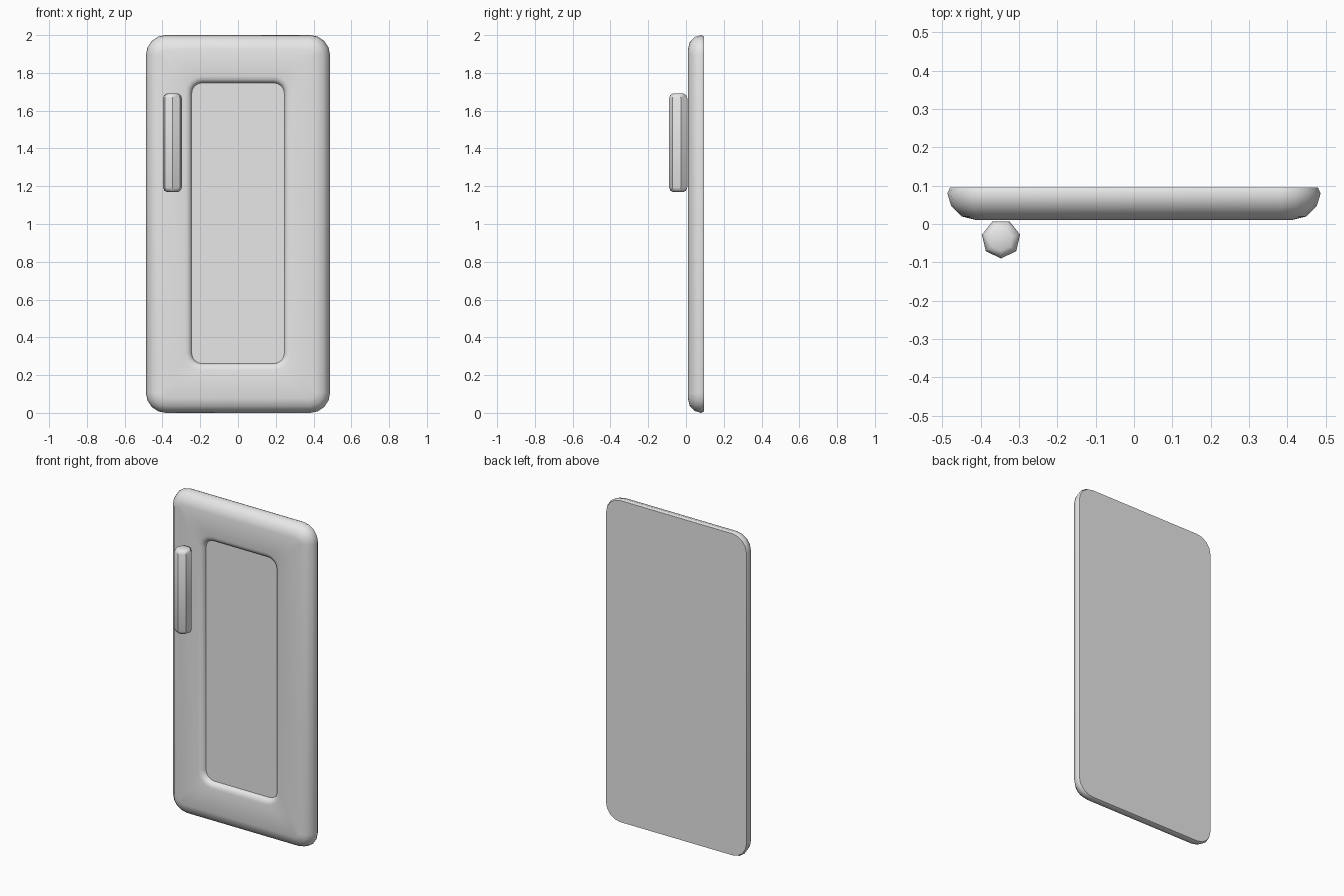
import bpy, bmesh, math

cube = bpy.data.objects.get("Cube")
if cube:
    bpy.data.objects.remove(cube, do_unlink=True)

grey = bpy.data.materials.new("light_grey")
grey.use_nodes = True
grey.diffuse_color = (0.8, 0.8, 0.8, 1)
grey.node_tree.nodes["Principled BSDF"].inputs["Base Color"].default_value = (0.8, 0.8, 0.8, 1)


def rounded_rect(bm, half_w, half_h, radius, y, steps=4):
    """Ring of vertices in the xz plane, centred at z = 1."""
    ring = []
    for corner, (sx, sz) in enumerate([(1, 1), (-1, 1), (-1, -1), (1, -1)]):
        for i in range(steps + 1):
            a = math.pi / 2 * (corner + i / steps)
            ring.append(bm.verts.new((sx * (half_w - radius) + radius * math.cos(a), y,
                                      1 + sz * (half_h - radius) + radius * math.sin(a))))
    return ring


def ring_loft(bm, rings):
    """Join successive rings with quads and cap both ends."""
    for a, b in zip(rings, rings[1:]):
        n = len(a)
        for i in range(n):
            j = (i + 1) % n
            bm.faces.new((a[i], a[j], b[j], b[i]))
    bm.faces.new(rings[0])
    bm.faces.new(rings[-1])
    bmesh.ops.recalc_face_normals(bm, faces=bm.faces)


def finish(bm, name):
    mesh = bpy.data.meshes.new(name)
    bm.to_mesh(mesh)
    bm.free()
    mesh.materials.append(grey)
    obj = bpy.data.objects.new(name, mesh)
    bpy.context.collection.objects.link(obj)
    bpy.ops.object.select_all(action='DESELECT')
    obj.select_set(True)
    bpy.context.view_layer.objects.active = obj
    bpy.ops.object.shade_smooth_by_angle(angle=math.radians(42))
    return obj


# Door slab: flat back, rounded front rim, then the lip and floor of the recess
bm = bmesh.new()
rim = [(0.007, 0.095), (0, 0.08), (0.01, 0.047), (0.037, 0.02), (0.077, 0.01)]
lip = [(0.035, 0.01), (0.018, 0.014), (0.006, 0.023), (0, 0.038)]
rings = [rounded_rect(bm, 0.487 - d, 1 - d, 0.105 - d, y) for d, y in rim]
rings += [rounded_rect(bm, 0.245 + d, 0.743 + d, 0.055 + d, y) for d, y in lip]
ring_loft(bm, rings)
bmesh.ops.translate(bm, verts=[v for r in rings[len(rim):] for v in r], vec=(0, 0, 0.004))
finish(bm, "door_panel")

# Handle: seven-sided upright bar with rounded ends, one flat against the door
bm = bmesh.new()
sides = 7
ends = [(0.031, 0), (0.044, 0.007), (0.051, 0.024)]
sections = [(r, 1.17 + d) for r, d in ends] + [(r, 1.69 - d) for r, d in reversed(ends)]
rings = []
for r, z in sections:
    angles = [math.tau * i / sides - math.pi / 2 for i in range(sides)]
    rings.append([bm.verts.new((-0.347 + r * math.cos(a), -0.039 + r * math.sin(a), z))
                  for a in angles])
ring_loft(bm, rings)
handle = finish(bm, "door_handle")
bpy.ops.object.shade_smooth_by_angle(angle=math.radians(60))
